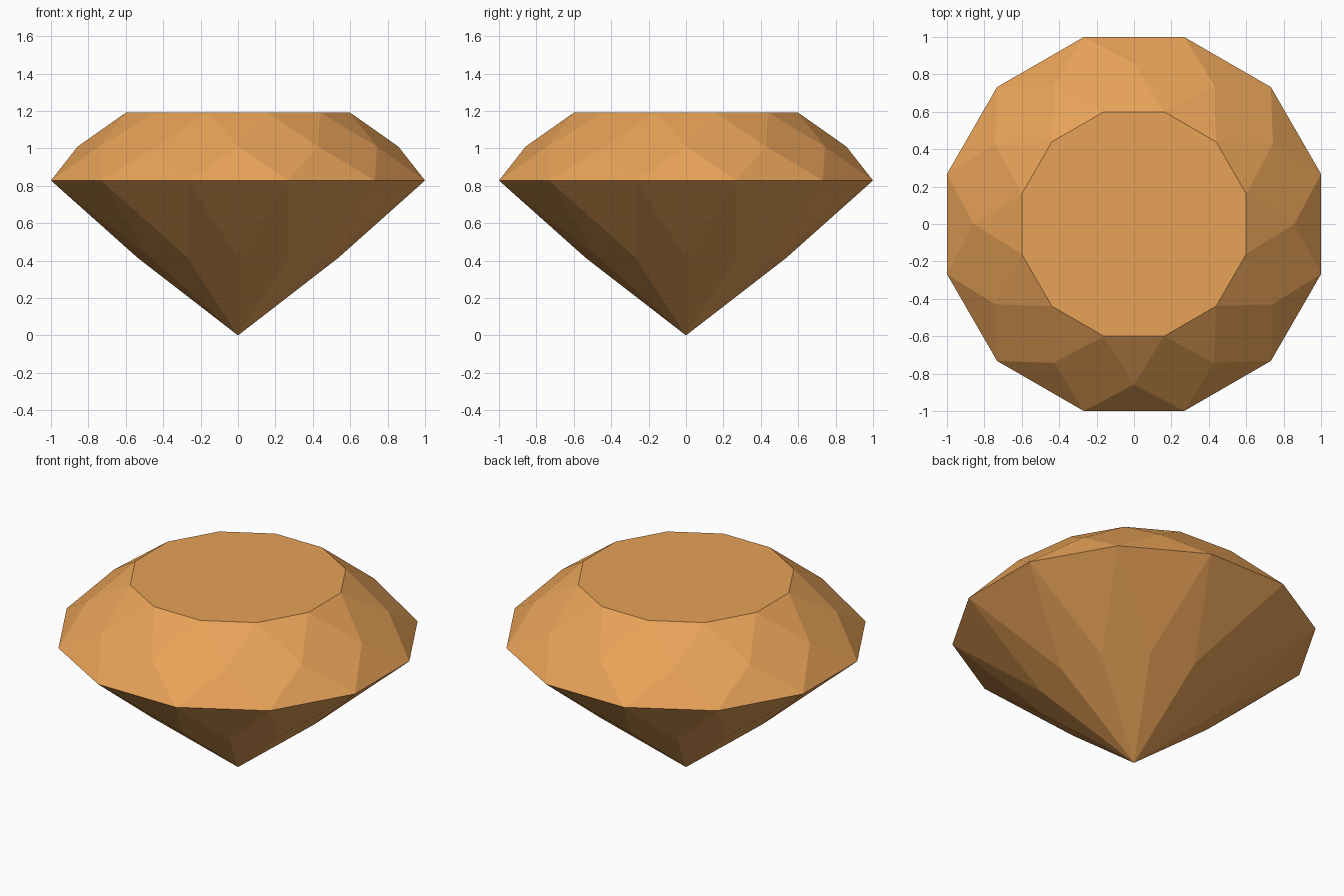
import bpy
import bmesh
from math import cos, sin, pi

cube = bpy.data.objects.get("Cube")
if cube:
    bpy.data.objects.remove(cube, do_unlink=True)

SIDES = 12
STEP = 2 * pi / SIDES
GIRDLE_R = 1 / cos(STEP / 2)      # flats of the outline sit at 1 unit
TABLE_R = 0.6 * GIRDLE_R
GIRDLE_Z = 0.8 * GIRDLE_R
TABLE_Z = 1.15 * GIRDLE_R

amber = bpy.data.materials.new("amber")
amber.use_nodes = True
color = (0.8, 0.362, 0.097, 1)
amber.diffuse_color = color
amber.node_tree.nodes["Principled BSDF"].inputs["Base Color"].default_value = color

bm = bmesh.new()


def ring(radius, z, offset):
    """One ring of facet corners, turned by a fraction of a step."""
    angles = [(i + offset) * STEP for i in range(SIDES)]
    return [bm.verts.new((radius * cos(a), radius * sin(a), z)) for a in angles]


def middle_ring(r1, z1, r2, z2):
    """Half-turned ring that keeps the kite facets between two levels flat."""
    return ring((r1 + r2) / 2 / cos(STEP / 2), (z1 + z2) / 2, 0)


# Facet corners from the bottom point up to the flat table
point = bm.verts.new((0, 0, 0))
lower = middle_ring(0, 0, GIRDLE_R, GIRDLE_Z)
girdle = ring(GIRDLE_R, GIRDLE_Z, 0.5)
upper = middle_ring(GIRDLE_R, GIRDLE_Z, TABLE_R, TABLE_Z)
table = ring(TABLE_R, TABLE_Z, 0.5)

for i in range(SIDES):
    j = (i + 1) % SIDES
    # Pavilion: long kites and girdle triangles
    bm.faces.new((point, lower[j], girdle[i], lower[i]))
    bm.faces.new((girdle[i], lower[j], girdle[j]))
    # Crown: girdle triangles, kites and star triangles
    bm.faces.new((girdle[i], girdle[j], upper[j]))
    bm.faces.new((girdle[i], upper[j], table[i], upper[i]))
    bm.faces.new((upper[j], table[j], table[i]))
bm.faces.new(table)
bmesh.ops.recalc_face_normals(bm, faces=bm.faces[:])

mesh = bpy.data.meshes.new("cut_gem")
bm.to_mesh(mesh)
bm.free()
mesh.materials.append(amber)
bpy.context.collection.objects.link(bpy.data.objects.new("cut_gem", mesh))
